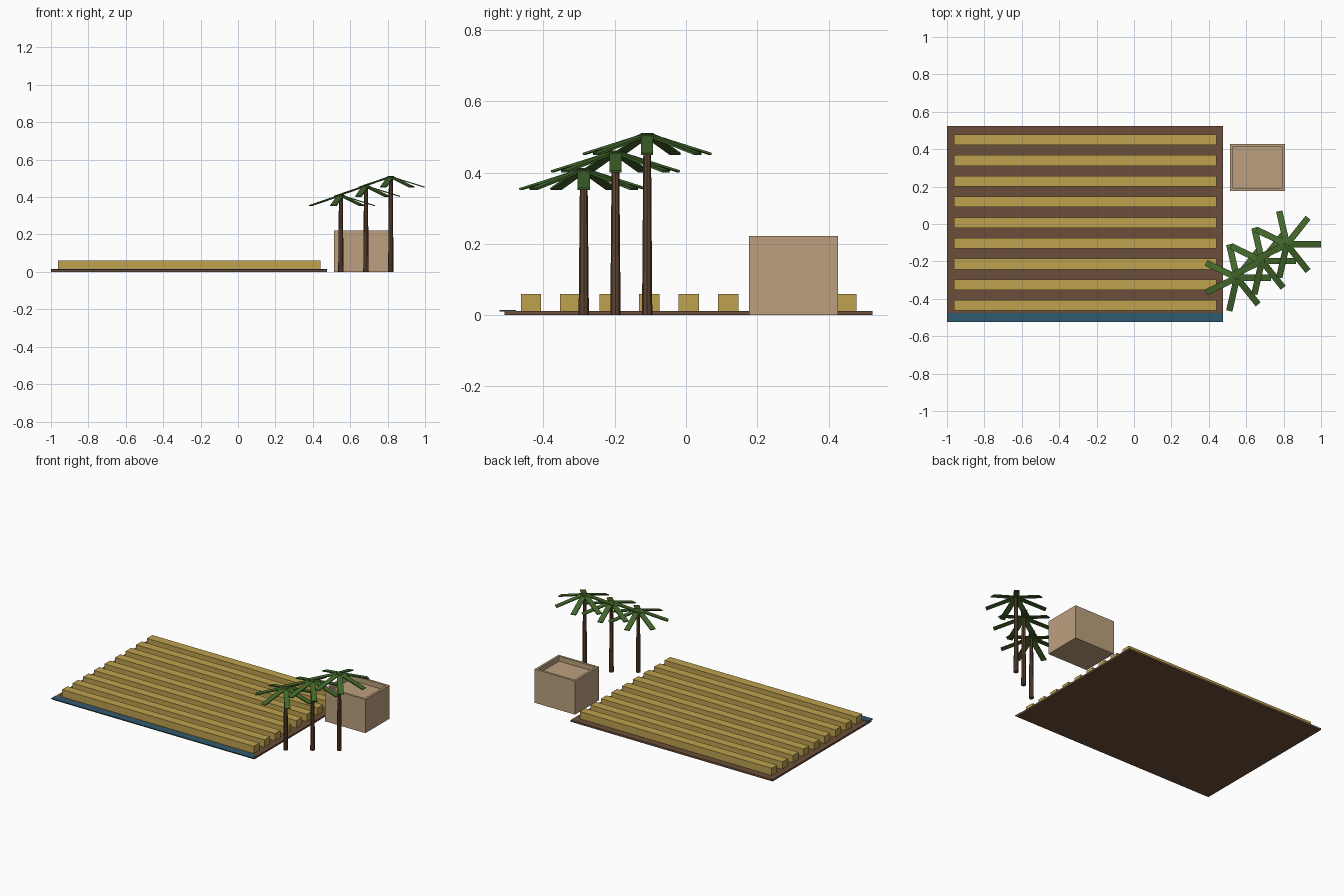
import bpy, bmesh, math
from mathutils import Matrix, Vector

if "Cube" in bpy.data.objects:
    bpy.data.objects.remove(bpy.data.objects["Cube"])


def material(name, rgb):
    lin = [(c / 255 / 12.92) if c < 10 else ((c / 255 + 0.055) / 1.055) ** 2.4 for c in rgb]
    m = bpy.data.materials.new(name)
    m.diffuse_color = (*lin, 1)
    m.use_nodes = True
    m.node_tree.nodes["Principled BSDF"].inputs["Base Color"].default_value = m.diffuse_color
    return m


SOIL = material("soil brown", (107, 79, 58))
CROP = material("crop gold", (189, 162, 78))
WATER = material("canal blue", (47, 90, 112))
CLAY = material("mud brick", (188, 160, 126))
BARK = material("palm bark", (94, 68, 50))
LEAF = material("palm green", (67, 104, 44))


def finish(name, bm, mat):
    bmesh.ops.recalc_face_normals(bm, faces=bm.faces)
    me = bpy.data.meshes.new(name)
    bm.to_mesh(me)
    bm.free()
    me.materials.append(mat)
    ob = bpy.data.objects.new(name, me)
    bpy.context.collection.objects.link(ob)
    return ob


def add_box(bm, lo, hi, matrix=Matrix()):
    lo, hi = Vector(lo), Vector(hi)
    scale = Matrix.Diagonal((*(hi - lo), 1))
    bmesh.ops.create_cube(bm, size=1, matrix=matrix @ Matrix.Translation((lo + hi) / 2) @ scale)


def box(name, lo, hi, mat):
    bm = bmesh.new()
    add_box(bm, lo, hi)
    return finish(name, bm, mat)


# Field: soil slab, irrigation canal along the front, nine crop rows
box("field_soil", (-1, -0.509, 0), (0.476, 0.524, 0.012), SOIL)
box("canal", (-1, -0.524, 0.011), (0.476, -0.477, 0.015), WATER)
for i in range(9):
    y = 0.0075 + (i - 4) * 0.1107
    box(f"crop_row_{i + 1}", (-0.962, y - 0.0285, 0.01), (0.441, y + 0.0285, 0.06), CROP)

# Flat-roofed house: block with a sunken roof inside a parapet
bm = bmesh.new()
add_box(bm, (0.513, 0.177, 0), (0.808, 0.427, 0.222))
bm.faces.ensure_lookup_table()
roof = max(bm.faces, key=lambda f: f.calc_center_median().z)
bmesh.ops.inset_region(bm, faces=[roof], thickness=0.021)
floor = bmesh.ops.extrude_face_region(bm, geom=[roof])["geom"]
bmesh.ops.translate(bm, verts=[g for g in floor if isinstance(g, bmesh.types.BMVert)],
                    vec=(0, 0, -0.033))
if roof.is_valid:
    bmesh.ops.delete(bm, geom=[roof], context='FACES_ONLY')
finish("house", bm, CLAY)

# Palms: tapered trunk and seven drooping flat fronds
for i, (x, y, h) in enumerate([(0.55, -0.287, 0.41), (0.684, -0.198, 0.46), (0.817, -0.109, 0.509)]):
    bm = bmesh.new()
    bmesh.ops.create_cone(bm, cap_ends=True, segments=8, radius1=0.0145, radius2=0.0105, depth=h,
                          matrix=Matrix.Translation((x, y, h / 2)))
    finish(f"palm_trunk_{i + 1}", bm, BARK)
    bm = bmesh.new()
    for k in range(7):
        m = (Matrix.Translation((x, y, h)) @ Matrix.Rotation(k * math.tau / 7, 4, 'Z')
             @ Matrix.Rotation(0.3, 4, 'Y'))
        add_box(bm, (0, -0.017, -0.003), (0.19, 0.017, 0.003), m)
    finish(f"palm_fronds_{i + 1}", bm, LEAF)
